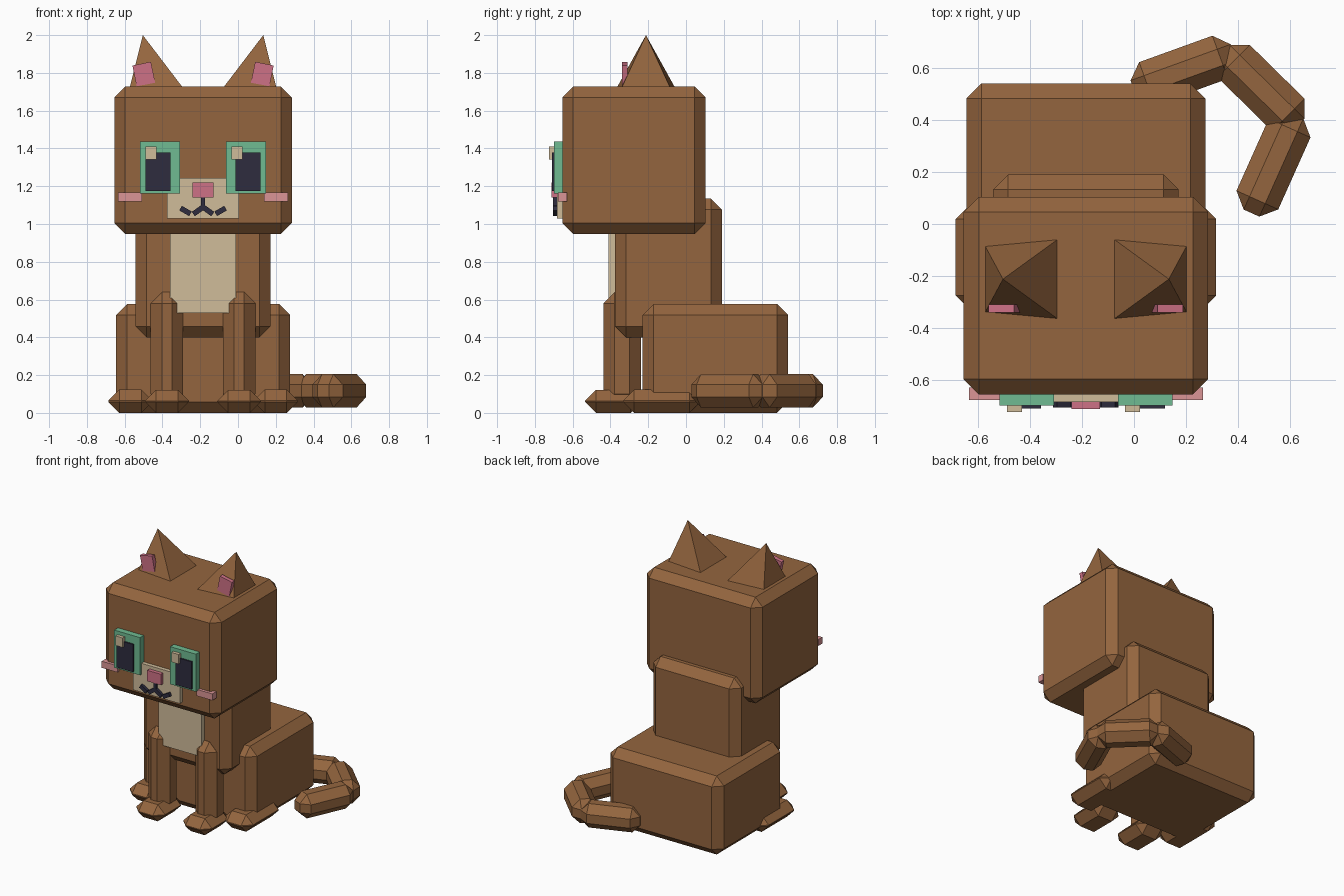
import bpy, bmesh, math
from mathutils import Vector, Matrix

if "Cube" in bpy.data.objects:
    bpy.data.objects.remove(bpy.data.objects["Cube"])

CX = -0.185      # mirror plane of the cat (the tail shifts the bounds)
CHAMFER = 0.058


def material(name, rgb):
    lin = [c / 12.92 if c <= 0.04045 else ((c + 0.055) / 1.055) ** 2.4
           for c in (v / 255 for v in rgb)]
    m = bpy.data.materials.new(name)
    m.diffuse_color = (*lin, 1)
    m.use_nodes = True
    m.node_tree.nodes["Principled BSDF"].inputs["Base Color"].default_value = m.diffuse_color
    return m


FUR = material("brown_fur", (148, 101, 62))
CREAM = material("cream", (208, 188, 154))
GREEN = material("eye_green", (112, 187, 146))
DARK = material("dark", (46, 44, 62))
PINK = material("pink", (206, 113, 134))
BLUSH = material("blush_pink", (219, 149, 150))


def finish(bm, name, mat):
    bmesh.ops.recalc_face_normals(bm, faces=bm.faces)
    me = bpy.data.meshes.new(name)
    bm.to_mesh(me)
    bm.free()
    me.materials.append(mat)
    ob = bpy.data.objects.new(name, me)
    bpy.context.collection.objects.link(ob)
    return ob


def block(name, mat, centre, size, bevel=0.0, rot=None):
    """Box with optional single-segment chamfer, rotated about its centre."""
    bm = bmesh.new()
    bmesh.ops.create_cube(bm, size=1)
    bmesh.ops.scale(bm, vec=size, verts=bm.verts)
    if bevel:
        bmesh.ops.bevel(bm, geom=bm.edges[:], offset=bevel, segments=1,
                        affect='EDGES', profile=0.5)
    m = Matrix.Translation(centre) @ (rot or Matrix.Identity(4))
    bmesh.ops.transform(bm, matrix=m, verts=bm.verts)
    return finish(bm, name, mat)


def span(name, mat, x, y, z, bevel=0.0):
    """Box from min/max ranges."""
    r = (x, y, z)
    return block(name, mat, [(a + b) / 2 for a, b in r], [b - a for a, b in r], bevel)


def mid(half):
    return (CX - half, CX + half)


# Body masses
span("head", FUR, mid(0.47), (-0.655, 0.104), (0.947, 1.727), CHAMFER)
span("upper_body", FUR, mid(0.357), (-0.376, 0.19), (0.4, 1.135), CHAMFER)
span("haunches", FUR, mid(0.46), (-0.229, 0.54), (0.0, 0.577), CHAMFER)
span("chest_patch", CREAM, mid(0.174), (-0.41, -0.36), (0.53, 1.0))

# Face centre
span("muzzle", CREAM, mid(0.191), (-0.684, -0.64), (1.03, 1.243))
span("nose", PINK, mid(0.055), (-0.711, -0.67), (1.14, 1.22))
span("mouth_stem", DARK, mid(0.01), (-0.705, -0.67), (1.08, 1.15))

for s, side in ((-1, "left"), (1, "right")):
    # Legs and paws
    fx = CX + s * 0.191
    block("front_leg_" + side, FUR, (fx, -0.338, 0.34), (0.172, 0.2, 0.6), 0.06)
    block("front_paw_" + side, FUR, (fx, -0.385, 0.061), (0.232, 0.3, 0.122), CHAMFER)
    block("hind_paw_" + side, FUR, (CX + s * 0.385, -0.128, 0.062),
          (0.232, 0.41, 0.124), CHAMFER)

    # Ear: outward leaning four-sided pyramid, with pink inner plate
    bm = bmesh.new()
    base = [bm.verts.new((CX + s * dx, -0.212 + dy, 1.722)) for dx, dy in
            ((0.107, -0.154), (0.388, -0.128), (0.388, 0.128), (0.107, 0.154))]
    tip = bm.verts.new((CX + s * 0.319, -0.212, 2.0))
    bm.faces.new(base)
    for i in range(4):
        bm.faces.new((base[i], base[(i + 1) % 4], tip))
    finish(bm, "ear_" + side, FUR)
    block("inner_ear_" + side, PINK, (CX + s * 0.313, -0.325, 1.79),
          (0.1, 0.03, 0.12), rot=Matrix.Rotation(s * 0.2, 4, 'Y'))

    # Eye, pupil and highlight (the highlight is not mirrored)
    ex = CX + s * 0.2275
    block("eye_" + side, GREEN, (ex, -0.67, 1.299), (0.21, 0.058, 0.276))
    block("pupil_" + side, DARK, (CX + s * 0.238, -0.69, 1.276), (0.132, 0.04, 0.203))
    block("eye_highlight_" + side, CREAM, (ex - 0.0475, -0.71, 1.376),
          (0.058, 0.028, 0.07))

    # Cheek and mouth strokes
    block("cheek_" + side, BLUSH, (CX + s * 0.386, -0.653, 1.144), (0.127, 0.047, 0.048))
    for n, x, z, ang in (("inner", 0.027, 1.07, 0.62), ("outer", 0.093, 1.069, -0.52)):
        block(f"mouth_{n}_{side}", DARK, (CX + s * x, -0.688, z),
              (0.06, 0.034, 0.028), rot=Matrix.Rotation(s * ang, 4, 'Y'))

# Tail: three overlapping chamfered bars curling round the right side
tail = (((-0.002, 0.521), (0.383, 0.66)),
        ((0.344, 0.665), (0.633, 0.381)),
        ((0.621, 0.419), (0.452, 0.042)))
for i, (a, b) in enumerate(tail):
    a, b = Vector(a), Vector(b)
    d = b - a
    block(f"tail_{i + 1}", FUR, ((a.x + b.x) / 2, (a.y + b.y) / 2, 0.117),
          (d.length, 0.176, 0.176), 0.055,
          Matrix.Rotation(math.atan2(d.y, d.x), 4, 'Z'))
